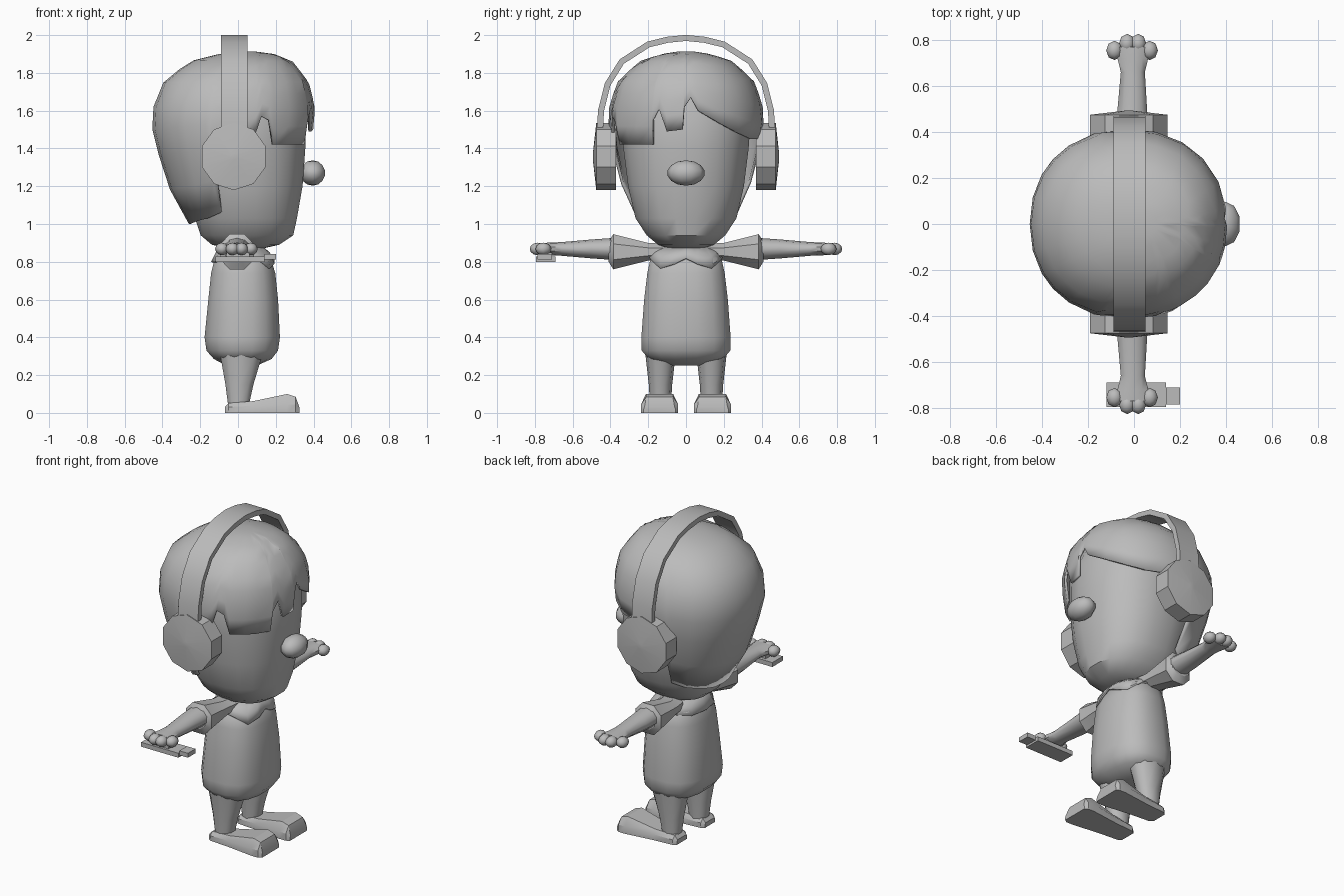
import bpy, bmesh, math
from mathutils import Vector

if "Cube" in bpy.data.objects:
    bpy.data.objects.remove(bpy.data.objects["Cube"])

clay = bpy.data.materials.new("clay_grey")
clay.diffuse_color = (0.5, 0.5, 0.5, 1)
clay.use_nodes = True
clay.node_tree.nodes["Principled BSDF"].inputs["Base Color"].default_value = clay.diffuse_color


def finish(name, bm, smooth=40):
    bmesh.ops.recalc_face_normals(bm, faces=bm.faces)
    me = bpy.data.meshes.new(name)
    bm.to_mesh(me)
    bm.free()
    me.materials.append(clay)
    ob = bpy.data.objects.new(name, me)
    bpy.context.collection.objects.link(ob)
    if smooth:
        bpy.ops.object.select_all(action='DESELECT')
        ob.select_set(True)
        bpy.context.view_layer.objects.active = ob
        bpy.ops.object.shade_smooth_by_angle(angle=math.radians(smooth))
    return ob


def skin_rings(bm, rings, cap_start=True, cap_end=True):
    rows = [[bm.verts.new(p) for p in r] for r in rings]
    n = len(rows[0])
    for a, b in zip(rows, rows[1:]):
        for i in range(n):
            j = (i + 1) % n
            bm.faces.new((a[i], a[j], b[j], b[i]))
    if cap_start:
        bm.faces.new(rows[0])
    if cap_end:
        bm.faces.new(rows[-1])


def super_point(a, z, x0, x1, hy, p):
    c, s = math.cos(a), math.sin(a)
    x = (x0 + x1) / 2 + (x1 - x0) / 2 * math.copysign(abs(c) ** (2 / p), c)
    return Vector((x, hy * math.copysign(abs(s) ** (2 / p), s), z))


def loft(name, rings, n=16, p=2.0, smooth=40, place=lambda v: v):
    """Rings are (height, x back, x front, half width)."""
    bm = bmesh.new()
    skin_rings(bm, [[place(super_point(math.tau * (i + .5) / n, *r, p)) for i in range(n)] for r in rings])
    return finish(name, bm, smooth)


def profile_at(rings, z):
    if z <= rings[0][0]:
        return rings[0][1:]
    for a, b in zip(rings, rings[1:]):
        if z <= b[0]:
            t = (z - a[0]) / (b[0] - a[0])
            return [u + (v - u) * t for u, v in zip(a[1:], b[1:])]
    return rings[-1][1:]


def shell(name, rings, edge, levels, p, thick, cap):
    """Open shell whose lower edge follows (angle, height) pairs."""
    top = rings[-1][0]
    rows = []
    for t in levels:
        row = []
        for deg, b in edge:
            z = b + (top - b) * t
            row.append(super_point(math.radians(deg), z, *profile_at(rings, z), p))
        rows.append(row)
    bm = bmesh.new()
    skin_rings(bm, rows, False, cap)
    ob = finish(name, bm, 45)
    mod = ob.modifiers.new("thickness", 'SOLIDIFY')
    mod.thickness = thick
    mod.offset = -1
    return ob


def ball(name, loc, size, u=10, v=7):
    bm = bmesh.new()
    bmesh.ops.create_uvsphere(bm, u_segments=u, v_segments=v, radius=1)
    for w in bm.verts:
        w.co = Vector(w.co[i] * size[i] + loc[i] for i in range(3))
    return finish(name, bm, 60)


def box(name, lo, hi):
    bm = bmesh.new()
    bmesh.ops.create_cube(bm, size=1)
    for w in bm.verts:
        w.co = Vector(lo[i] + (w.co[i] + .5) * (hi[i] - lo[i]) for i in range(3))
    return finish(name, bm, 0)


# Head and nose
loft("head", [(.87, -.06, .13, .09), (.89, -.14, .22, .15), (.94, -.20, .295, .21),
              (1.03, -.23, .315, .27), (1.2, -.28, .345, .31), (1.4, -.33, .36, .335),
              (1.6, -.36, .36, .35), (1.78, -.28, .28, .27), (1.85, -.1, .1, .1)], 20, 2.3)
ball("nose", (.395, 0, 1.27), (.07, .1, .067))

# Hair cap with a jagged fringe
hair_edge = [(-180, 1.0), (-165, 1.0), (-150, 1.01), (-138, 1.02), (-125, 1.03), (-108, 1.06),
             (-104, 1.21), (-88, 1.42), (-75, 1.48), (-71, 1.57), (-65, 1.55), (-61, 1.42),
             (-48, 1.42), (-38, 1.42), (-25, 1.42), (-24, 1.55), (-19, 1.61), (-13, 1.49),
             (-2, 1.5), (-1, 1.62), (3, 1.67), (8, 1.6), (25, 1.53), (42, 1.48), (58, 1.45),
             (75, 1.45), (90, 1.42), (104, 1.22), (108, 1.06), (125, 1.03), (138, 1.02),
             (150, 1.01), (165, 1.0)]
shell("hair", [(1.0, -.26, .30, .26), (1.2, -.37, .35, .35), (1.4, -.43, .385, .395),
               (1.55, -.465, .405, .415), (1.63, -.445, .405, .405), (1.75, -.395, .375, .365),
               (1.86, -.26, .29, .25), (1.9, -.1, .19, .13), (1.912, .0, .1, .05)],
      hair_edge, (0, .2, .4, .55, .68, .82, .9, .95, .985, 1), 2.15, .015, True)

# Headphone band: swept rectangle over the head
half = [(.455, 1.5), (.45, 1.6), (.415, 1.74), (.34, 1.86), (.2, 1.95), (.1, 1.975)]
path = [Vector((0, -y, z)) for y, z in half] + [Vector((0, 0, 1.985))] + \
       [Vector((0, y, z)) for y, z in reversed(half)]
sections = []
for i, c in enumerate(path):
    d = (path[min(i + 1, len(path) - 1)] - path[max(i - 1, 0)]).normalized()
    nrm = Vector((0, -d.z, d.y)) * .016
    sections.append([c + nrm + Vector((-.09, 0, 0)), c + nrm + Vector((.05, 0, 0)),
                     c - nrm + Vector((.05, 0, 0)), c - nrm + Vector((-.09, 0, 0))])
bm = bmesh.new()
skin_rings(bm, sections)
finish("headphone_band", bm, 35)

# Torso
loft("shirt", [(.25, -.06, .1, .08), (.285, -.13, .18, .2), (.33, -.17, .215, .238),
               (.4, -.18, .225, .24), (.6, -.16, .215, .225), (.74, -.145, .2, .208),
               (.82, -.125, .175, .19), (.87, -.09, .12, .12), (.89, -.07, .1, .09)], 16, 2.5, 50)

# Collar with two front points
collar_edge = [(-180, .80), (-150, .8), (-120, .815), (-90, .835), (-65, .815), (-38, .765), (-15, .79),
               (0, .82), (15, .79), (38, .765), (65, .815), (90, .835), (120, .815), (150, .8)]
shell("collar", [(.76, -.16, .205, .215), (.83, -.13, .19, .205), (.875, -.1, .14, .14), (.89, -.09, .12, .11)],
      collar_edge, (0, .5, 1), 2.2, .01, False)

for s, side in ((-1, "right"), (1, "left")):
    def along_y(cz, s=s, squash=1):
        """Turn a loft sideways: height becomes reach along the arm."""
        return lambda v: Vector((v.x, s * v.z, cz + v.y * squash))

    # Ear cup with shallow domed outer face
    loft(side + "_ear_cup", [(.37, -.2, .155, .178), (.475, -.2, .155, .178), (.493, -.04, -.005, .018)],
         10, 2, 15, along_y(1.357))

    # Sleeve flaring to its cuff
    loft(side + "_sleeve", [(.12, -.07, .09, .05), (.2, -.08, .08, .05), (.385, -.1, .09, .1),
                            (.41, -.07, .06, .055)], 8, 2.2, 30, along_y(.853))
    # Arm
    loft(side + "_arm", [(.36, -.08, .07, .06), (.5, -.075, .06, .05), (.66, -.06, .05, .036),
                         (.72, -.075, .065, .034), (.77, -.09, .08, .03)], 10, 2, 50, along_y(.868))
    # Paw-like hand
    for k, (x, y, r) in enumerate([(-.085, .755, .036), (-.03, .785, .035), (.018, .785, .035), (.068, .755, .036)]):
        ball("%s_finger_%d" % (side, k + 1), (x, s * y, .868), (r, .042, .033), 8, 6)

    # Leg
    loft(side + "_leg", [(.04, -.055, .06, .055), (.15, -.07, .085, .062), (.31, -.1, .135, .08)], 10, 2.2, 45,
         lambda v, s=s: v + Vector((0, s * .135, 0)))

    # Shoe: narrow heel, wide raised toe
    stations = [(-.07, .03, .05, .045), (-.05, .052, .065, .045), (.08, .062, .075, .055),
                (.26, .1, .098, .072), (.305, .085, .098, .07), (.325, .03, .085, .08)]
    bm = bmesh.new()
    skin_rings(bm, [[(x, s * .14 - b, 0), (x, s * .14 - b, min(.045, h * .6)), (x, s * .14 - t, h),
                     (x, s * .14 + t, h), (x, s * .14 + b, min(.045, h * .6)), (x, s * .14 + b, 0)]
                    for x, h, b, t in stations])
    finish(side + "_shoe", bm, 30)

# Hand-held gadget under the right hand
box("gadget_body", (-.12, -.795, .8), (.14, -.69, .828))
box("gadget_plug", (.14, -.785, .812), (.2, -.71, .84))
box("gadget_grip", (-.06, -.78, .825), (.06, -.71, .85))
